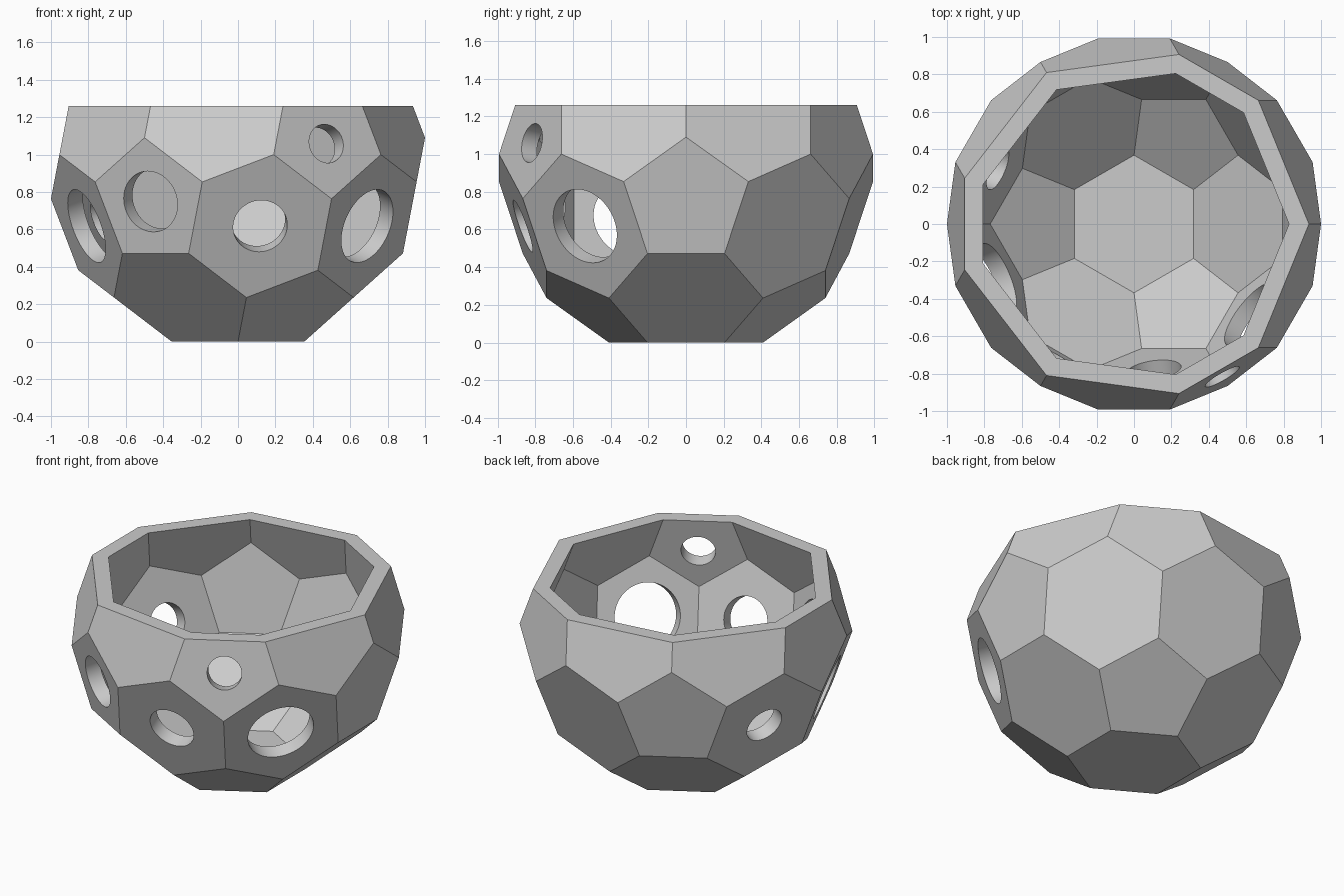
import bpy, bmesh
from math import sqrt, pi, atan2, radians, sin, cos
from mathutils import Vector, Matrix

if "Cube" in bpy.data.objects:
    bpy.data.objects.remove(bpy.data.objects["Cube"])

RIM_HEIGHT = 1.26
INNER_SCALE = 0.9

# Plain grey material
grey = bpy.data.materials.new("plain grey")
grey.use_nodes = True
grey.diffuse_color = (0.6, 0.6, 0.6, 1)
grey.node_tree.nodes["Principled BSDF"].inputs["Base Color"].default_value = (0.6, 0.6, 0.6, 1)

# Icosahedron corners, turned so that a triangle faces straight down
phi = (1 + sqrt(5)) / 2
corners = []
for a in (-1, 1):
    for b in (-phi, phi):
        corners += [Vector((0, a, b)), Vector((a, b, 0)), Vector((b, 0, a))]
tilt = Vector((1, 1, 1)).rotation_difference(Vector((0, 0, -1))).to_matrix()
first = tilt @ Vector((0, 1, phi))
turn = Matrix.Rotation(pi - atan2(first.y, first.x), 3, "Z") @ tilt
corners = [turn @ c for c in corners]

# Cutting every edge in thirds gives the pentagon and hexagon ball
ball = [(2 * v + w) / 3 for v in corners for w in corners
        if 0 < (v - w).length < 2.1]
size = 1 / max(p.x for p in ball)
ball = [p * size for p in ball]
centre = Vector((0, 0, -min(p.z for p in ball)))


def add_object(name, bm):
    mesh = bpy.data.meshes.new(name)
    bm.to_mesh(mesh)
    bm.free()
    mesh.materials.append(grey)
    obj = bpy.data.objects.new(name, mesh)
    bpy.context.collection.objects.link(obj)
    return obj


def solid_ball(name, scale, cut_height=None):
    bm = bmesh.new()
    for p in ball:
        bm.verts.new(centre + p * scale)
    bmesh.ops.convex_hull(bm, input=bm.verts[:])
    bmesh.ops.dissolve_limit(bm, angle_limit=radians(2), verts=bm.verts[:], edges=bm.edges[:])
    if cut_height is not None:
        bmesh.ops.bisect_plane(bm, geom=bm.verts[:] + bm.edges[:] + bm.faces[:],
                               plane_co=(0, 0, cut_height), plane_no=(0, 0, 1),
                               clear_outer=True)
        bmesh.ops.edgeloop_fill(bm, edges=[e for e in bm.edges if e.is_boundary])
    bmesh.ops.recalc_face_normals(bm, faces=bm.faces[:])
    return add_object(name, bm)


def subtract(target, cutter):
    cutter.hide_render = True
    mod = target.modifiers.new("cut", "BOOLEAN")
    mod.operation = "DIFFERENCE"
    mod.solver = "EXACT"
    mod.object = cutter
    bpy.context.view_layer.objects.active = target
    bpy.ops.object.modifier_apply(modifier=mod.name)
    bpy.data.objects.remove(cutter)


def hole_cutter(azimuth, rise, radius, drop):
    """Cylinder square to the face at this azimuth, slid down the face by drop."""
    az = radians(azimuth)
    flat = sqrt(1 - rise * rise)
    normal = Vector((flat * cos(az), flat * sin(az), rise))
    down = Vector((rise * cos(az), rise * sin(az), -flat))
    spot = centre + normal * 0.95 + down * drop
    bm = bmesh.new()
    bmesh.ops.create_cone(bm, cap_ends=True, segments=64, radius1=radius,
                          radius2=radius, depth=0.5,
                          matrix=Matrix.Translation(spot) @ normal.to_track_quat("Z", "Y").to_matrix().to_4x4())
    return add_object("hole_cutter", bm)


# Hollow bowl with a flat rim
bowl = solid_ball("faceted_bowl", 1, RIM_HEIGHT)
subtract(bowl, solid_ball("cavity_cutter", INNER_SCALE))

# Round holes through the wall: azimuth, rise of face normal, radius, drop
HEX, PENT = 1 / 3, 0.187
holes = [
    (-82.2, -HEX, 0.146, 0),
    (-37.8, -HEX, 0.207, 0),
    (-157.8, -HEX, 0.207, 0),
    (157.8, -HEX, 0.122, 0),
    (-120, -PENT, 0.165, 0),
    (-60, PENT, 0.105, 0.047),
]
for hole in holes:
    subtract(bowl, hole_cutter(*hole))

# Flat facets, smooth hole walls
bpy.ops.object.select_all(action="DESELECT")
bowl.select_set(True)
bpy.context.view_layer.objects.active = bowl
bpy.ops.object.shade_smooth_by_angle(angle=radians(20))
